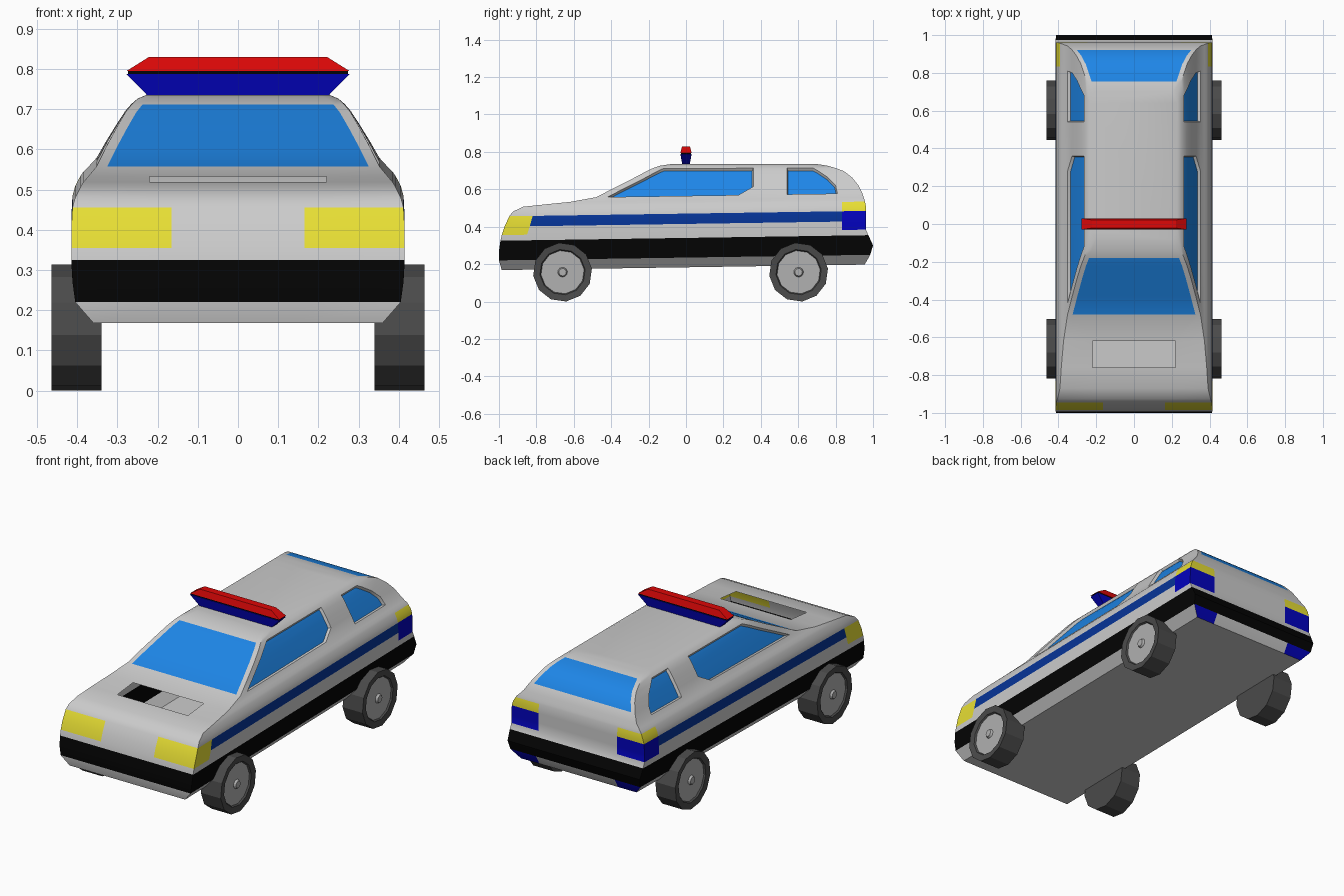
import bpy, bmesh, math

if "Cube" in bpy.data.objects:
    bpy.data.objects.remove(bpy.data.objects["Cube"])

def material(name, r, g, b):
    m = bpy.data.materials.new(name)
    m.diffuse_color = [(c / 255) ** 2.2 for c in (r, g, b)] + [1]
    m.use_nodes = True
    m.node_tree.nodes["Principled BSDF"].inputs["Base Color"].default_value = m.diffuse_color
    return m

GREY = material("body_grey", 202, 202, 202)
BLACK = material("bumper_black", 12, 12, 12)
GLASS = material("window_blue", 36, 136, 236)
NAVY = material("stripe_navy", 14, 55, 150)
BLUE = material("lamp_blue", 10, 10, 188)
YELLOW = material("lamp_yellow", 230, 221, 55)
RED = material("beacon_red", 220, 16, 16)
TYRE = material("tyre_grey", 76, 76, 76)
HUB = material("hub_grey", 175, 175, 175)

def finish(bm, name, mats, angle=None):
    me = bpy.data.meshes.new(name)
    bm.to_mesh(me)
    bm.free()
    for m in mats:
        me.materials.append(m)
    ob = bpy.data.objects.new(name, me)
    bpy.context.collection.objects.link(ob)
    if angle:
        bpy.ops.object.select_all(action='DESELECT')
        ob.select_set(True)
        bpy.context.view_layer.objects.active = ob
        bpy.ops.object.shade_smooth_by_angle(angle=math.radians(angle))
    return ob

def loft(bm, rings):
    """Skin closed rings, cap both ends, return faces keyed by (row, segment)."""
    vs = [[bm.verts.new(p) for p in ring] for ring in rings]
    n = len(vs[0])
    faces = {(r, s): bm.faces.new((vs[r][s], vs[r][(s + 1) % n],
                                   vs[r + 1][(s + 1) % n], vs[r + 1][s]))
             for r in range(len(vs) - 1) for s in range(n)}
    bm.faces.new(vs[0][::-1])
    bm.faces.new(vs[-1])
    bmesh.ops.recalc_face_normals(bm, faces=bm.faces[:])
    return faces

# Body levels: height, front y, front side cut, rear side cut, rear y, half width
LEVELS = [
    (.168, -.985, -.85, .835, .955, .36),
    (.22, -1, -.85, .835, .985, .405),
    (.27, -1, -.85, .835, 1, .412),
    (.325, -.992, -.85, .835, .975, .415),
    (.355, -.985, -.85, .835, .962, .415),
    (.40, -.97, -.835, .835, .962, .415),
    (.455, -.945, -.82, .835, .962, .412),
    (.48, -.925, -.80, .835, .962, .405),
    (.505, -.87, -.75, .835, .957, .392),
    (.515, -.76, -.65, .83, .955, .385),
    (.527, -.62, -.55, .82, .95, .373),
    (.55, -.48, -.42, .81, .943, .352),
    (.60, -.386, -.325, .80, .922, .328),
    (.65, -.29, -.23, .76, .888, .302),
    (.69, -.218, -.16, .71, .845, .28),
    (.71, -.18, -.12, .68, .80, .265),
    (.725, -.14, -.08, .66, .755, .25),
    (.735, -.08, -.03, .64, .70, .23)]

def level_ring(z, yf, c1, c4, yr, w):
    a = .165 if z < .47 else .22 if z < .54 else w - .027   # lamps, vent, windscreen
    b = .245 if z < .51 else w - .025                       # tail lamps, rear window
    c2 = .28 if z < .56 else .36
    side = [c1, c2, .54, c4]
    pts = [(-w, yf), (-a, yf), (a, yf), (w, yf)] + [(w, y) for y in side]
    pts += [(w, yr), (b, yr), (-b, yr), (-w, yr)] + [(-w, y) for y in side[::-1]]
    tilt = .015 * min(1, (.735 - z) / .185)
    return [(x, y, z + tilt * (y + 1)) for x, y in pts]

def body_colour(r, s):
    if s > 10:
        s = 18 - s                      # left side mirrors right side
    tail = s in (7, 8, 10)
    if r in (1, 2):
        return 1
    if (11 <= r <= 14 and s in (1, 4, 6)) or (12 <= r <= 15 and s == 9):
        return 2
    if r == 5 and s in (4, 5, 6):
        return 3
    if (r in (4, 5) and tail) or (r == 0 and s in (8, 10)):
        return 4
    if (r in (4, 5) and s in (0, 2, 3)) or (r in (6, 7) and tail):
        return 5
    return 0

# Body shell with painted bands, recessed side windows and open hood vent
bm = bmesh.new()
faces = loft(bm, [level_ring(*lv) for lv in LEVELS])
for (r, s), f in faces.items():
    f.material_index = body_colour(r, s)
side_glass = [f for (r, s), f in faces.items()
              if f.material_index == 2 and s not in (1, 9)]
vent = faces[(9, 1)]
rim = bmesh.ops.inset_region(bm, faces=side_glass, thickness=.006, depth=-.015,
                             use_even_offset=True, use_boundary=True)
for f in rim["faces"]:
    f.material_index = 0
bmesh.ops.delete(bm, geom=[vent], context='FACES_ONLY')
finish(bm, "car_body", [GREY, BLACK, GLASS, NAVY, BLUE, YELLOW], 32)

# Wheels: lathed tyre, recessed hub disc and centre cap
PROFILE = [(.34, .06), (.34, .158), (.464, .158), (.46, .122),
           (.452, .116), (.452, .026), (.464, .02)]
def wheel(name, side, y):
    bm = bmesh.new()
    angles = [math.radians(7 + 30 * i) for i in range(12)]
    faces = loft(bm, [[(side * x, y + r * math.sin(a), .157 - r * math.cos(a))
                       for a in angles] for x, r in PROFILE])
    for f in bm.faces:
        f.material_index = 1 if f.calc_center_median().x * side > .463 and f not in faces.values() else 0
    for (r, s), f in faces.items():
        f.material_index = 1 if r >= 4 else 0
    finish(bm, name, [TYRE, HUB])

for side, label in ((1, "right"), (-1, "left")):
    wheel("front_wheel_" + label, side, -.66)
    wheel("rear_wheel_" + label, side, .602)

# Roof light bar: blue base, black seam, red top
def slab(name, mat, *sections):
    bm = bmesh.new()
    loft(bm, [[(-x, -y, z), (x, -y, z), (x, y, z), (-x, y, z)] for z, x, y in sections])
    finish(bm, name, [mat])

slab("light_bar_base", BLUE, (.734, .225, .02), (.788, .278, .03))
slab("light_bar_seam", BLACK, (.788, .274, .027), (.795, .274, .027))
slab("light_bar_top", RED, (.795, .278, .03), (.83, .222, .021))
